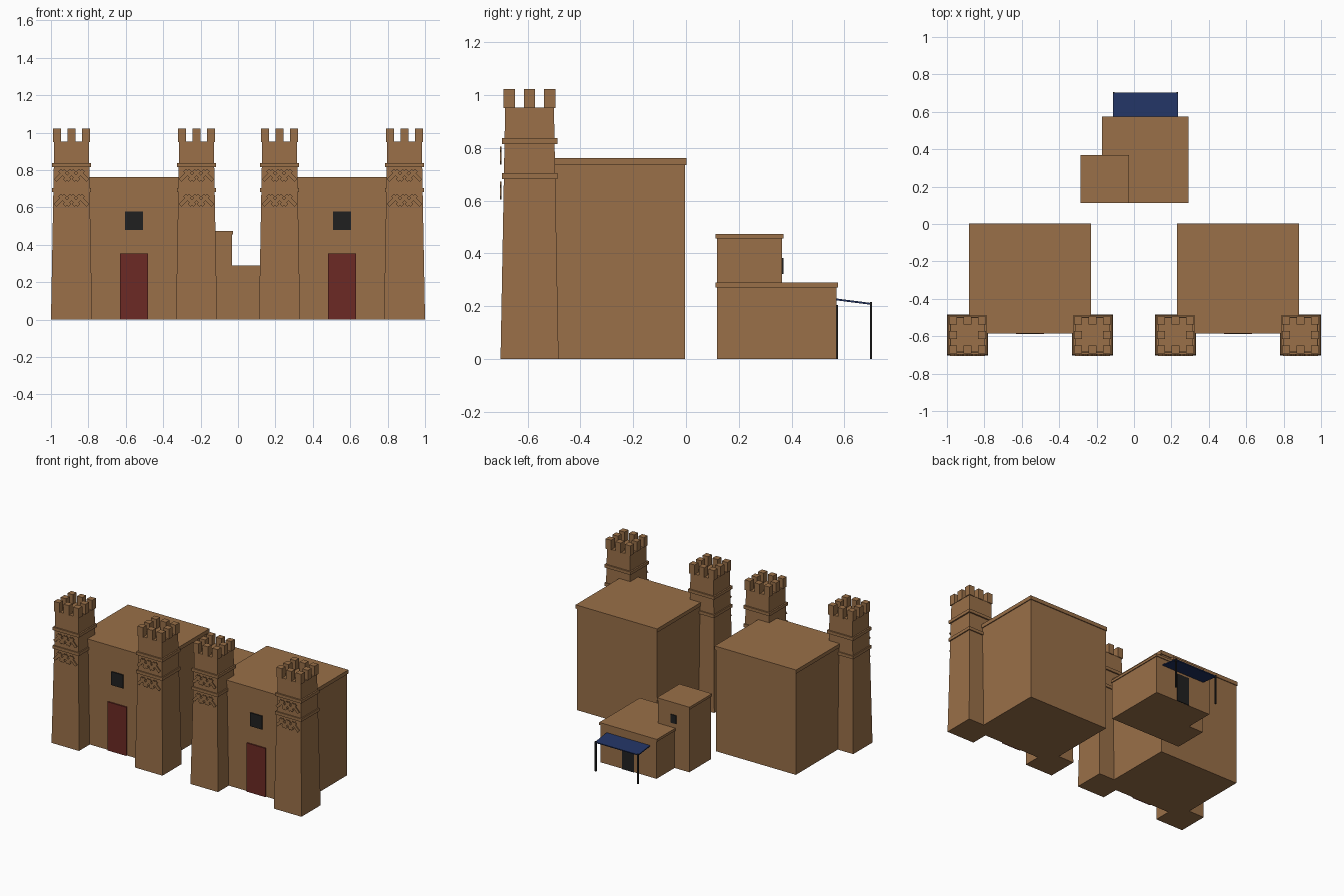
import bpy
import bmesh
from math import radians, atan2, hypot
from mathutils import Matrix, Vector

cube = bpy.data.objects.get("Cube")
if cube:
    bpy.data.objects.remove(cube, do_unlink=True)


def material(name, rgb):
    m = bpy.data.materials.new(name)
    m.use_nodes = True
    m.diffuse_color = (*rgb, 1)
    m.node_tree.nodes["Principled BSDF"].inputs["Base Color"].default_value = (*rgb, 1)
    return m


MUD = material("mud_brick", (0.32, 0.16, 0.065))
RED = material("red_door_paint", (0.15, 0.023, 0.018))
DARK = material("dark_opening", (0.0145, 0.0145, 0.0145))
BLUE = material("blue_cloth", (0.016, 0.034, 0.125))


def add_box(bm, lo, hi, top_scale=1.0, rot=None):
    """Axis box between two corners, with optional taper or rotation."""
    lo, hi = Vector(lo), Vector(hi)
    mid, size = (lo + hi) / 2, hi - lo
    verts = bmesh.ops.create_cube(bm, size=1)["verts"]
    for v in verts:
        if v.co.z > 0:
            v.co.x *= top_scale
            v.co.y *= top_scale
        v.co = Vector(a * b for a, b in zip(v.co, size))
        if rot:
            v.co = rot @ v.co
        v.co += mid


def finish(name, bm, mat):
    mesh = bpy.data.meshes.new(name)
    bm.to_mesh(mesh)
    bm.free()
    mesh.materials.append(mat)
    ob = bpy.data.objects.new(name, mesh)
    bpy.context.collection.objects.link(ob)
    return ob


def box(name, lo, hi, mat, **kw):
    bm = bmesh.new()
    add_box(bm, lo, hi, **kw)
    return finish(name, bm, mat)


def block(name, x0, x1, y0, y1, height, slab):
    """Plain building body with a slightly overhanging roof slab."""
    e = 0.006
    box(name + "_walls", (x0 + e, y0 + e, 0), (x1 - e, y1 - e, height - slab), MUD)
    box(name + "_roof", (x0, y0, height - slab), (x1, y1, height), MUD)


def tower(name, cx, cy):
    # Tapered shaft
    box(name + "_shaft", (cx - 0.11, cy - 0.11, 0), (cx + 0.11, cy + 0.11, 0.953),
        MUD, top_scale=0.84)
    # Two projecting bands
    bm = bmesh.new()
    for z in (0.682, 0.815):
        add_box(bm, (cx - 0.105, cy - 0.105, z), (cx + 0.105, cy + 0.105, z + 0.022))
    finish(name + "_bands", bm, MUD)
    # Ring of eight battlements
    bm = bmesh.new()
    for i in (-1, 0, 1):
        for j in (-1, 0, 1):
            if i or j:
                x, y, h = cx + i * 0.077, cy + j * 0.077, 0.0215
                add_box(bm, (x - h, y - h, 0.95), (x + h, y + h, 1.022))
    finish(name + "_battlements", bm, MUD)
    # Zigzag relief bars below each band
    bm = bmesh.new()
    for z in (0.638, 0.771):
        for k in range(6):
            x = cx + (k - 2.5) * 0.024
            turn = Matrix.Rotation(radians(45 if k % 2 else -45), 3, 'Y')
            add_box(bm, (x - 0.039, -0.706, z - 0.01), (x + 0.039, -0.699, z + 0.01), rot=turn)
    finish(name + "_zigzags", bm, MUD)


# Two matching gatehouses
for side, cx in (("right", -0.556), ("left", 0.556)):
    block(side + "_house", cx - 0.326, cx + 0.326, -0.586, 0.002, 0.762, 0.027)
    box(side + "_door", (cx - 0.075, -0.589, 0), (cx + 0.075, -0.58, 0.352), RED)
    box(side + "_window", (cx - 0.047, -0.588, 0.48), (cx + 0.047, -0.58, 0.577), DARK)
    for end, dx in (("a", -0.334), ("b", 0.334)):
        tower(side + "_tower_" + end, cx + dx, -0.593)

# Small dwelling behind
block("small_house", -0.17, 0.291, 0.112, 0.576, 0.289, 0.018)
block("upper_room", -0.287, -0.026, 0.112, 0.37, 0.474, 0.018)
box("upper_window", (-0.177, 0.362, 0.322), (-0.135, 0.3695, 0.383), DARK)
box("back_door", (0.015, 0.568, 0), (0.11, 0.5755, 0.204), DARK)

# Sloping awning on two posts
dy, dz = 0.133, -0.017
length = hypot(dy, dz)
box("awning", (-0.112, 0.637 - length / 2, 0.213), (0.235, 0.637 + length / 2, 0.22), BLUE,
    rot=Matrix.Rotation(atan2(dz, dy), 3, 'X'))
bm = bmesh.new()
for x in (-0.108, 0.231):
    add_box(bm, (x - 0.005, 0.697, 0), (x + 0.005, 0.706, 0.215))
finish("awning_posts", bm, DARK)
